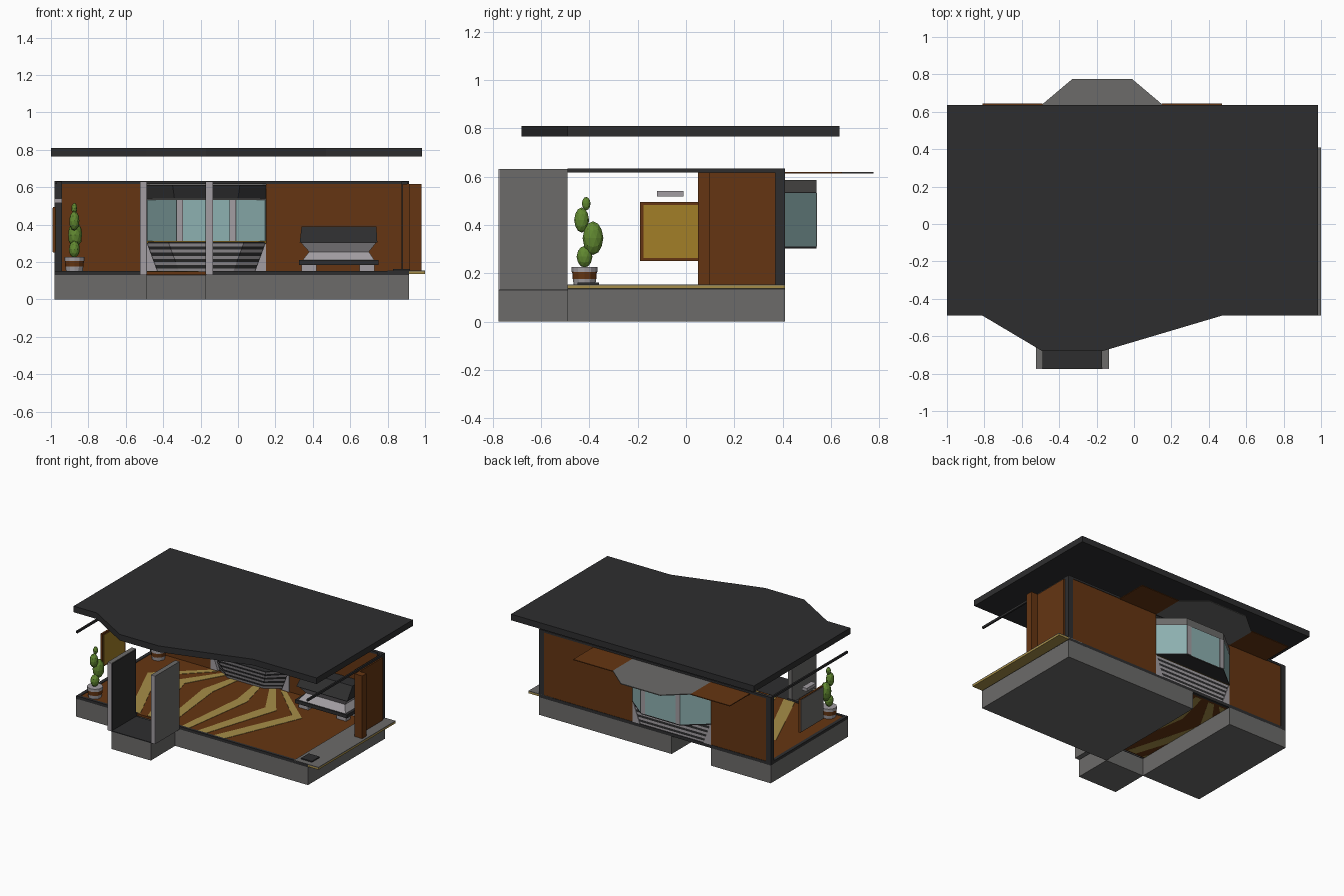
import bpy, bmesh, math
from mathutils import Vector

cube = bpy.data.objects.get("Cube")
if cube:
    bpy.data.objects.remove(cube, do_unlink=True)


def material(name, r, g, b):
    m = bpy.data.materials.new(name)
    m.use_nodes = True
    m.diffuse_color = (r, g, b, 1)
    m.node_tree.nodes["Principled BSDF"].inputs["Base Color"].default_value = (r, g, b, 1)
    return m


DARK = material("charcoal", .027, .027, .028)
GREY = material("concrete grey", .15, .147, .143)
BROWN = material("wood brown", .13, .036, .006)
GOLD = material("picture gold", .36, .21, .02)
SAND = material("sand yellow", .38, .27, .065)
GLASS = material("teal glass", .27, .44, .44)
PALE = material("pale grey", .36, .34, .36)
GREEN = material("cactus green", .12, .25, .03)


def finish(name, bm, mat):
    bmesh.ops.recalc_face_normals(bm, faces=bm.faces)
    me = bpy.data.meshes.new(name)
    bm.to_mesh(me)
    bm.free()
    me.materials.append(mat)
    ob = bpy.data.objects.new(name, me)
    bpy.context.collection.objects.link(ob)
    return ob


def loft(name, low, high, z0, z1, mat):
    """Solid between two outlines with the same number of points."""
    bm = bmesh.new()
    a = [bm.verts.new((x, y, z0)) for x, y in low]
    b = [bm.verts.new((x, y, z1)) for x, y in high]
    bm.faces.new(a)
    bm.faces.new(b)
    for i in range(len(a)):
        j = (i + 1) % len(a)
        bm.faces.new((a[i], a[j], b[j], b[i]))
    return finish(name, bm, mat)


def prism(name, pts, z0, z1, mat):
    return loft(name, pts, pts, z0, z1, mat)


def box(name, x0, x1, y0, y1, z0, z1, mat):
    return prism(name, [(x0, y0), (x1, y0), (x1, y1), (x0, y1)], z0, z1, mat)


W, E, S, N = -.98, .915, -.49, .41       # outer edges of the house
L, R, C = -.49, .15, -.17                # bay opening and floor pattern centre

# roof slab
prism("roof", [(-1, .635), (.985, .635), (.985, S), (.47, S), (C, -.68), (L, -.68),
               (-.81, S), (-1, S)], .765, .81, DARK)

# foundation with an open strip in the middle, and entrance step
box("foundation_left", C, E, S, N, 0, .132, GREY)
box("foundation_right", W, L, S, N, 0, .132, GREY)
box("entrance_step", L, C, -.775, S, 0, .128, GREY)
box("entrance_mat", L, C, -.775, S, .128, .134, DARK)

# floor, its rim and the side terrace
box("floor", W + .01, E - .01, S + .01, N - .01, .133, .149, BROWN)
for x in (W, E - .025):
    box("rim_side", x, x + .025, S, N, .13, .153, DARK)
for x0, x1 in ((W, L), (C, E)):
    box("rim_front", x0, x1, S, S + .02, .13, .153, DARK)
box("rim_back", W, E, N - .02, N, .13, .153, DARK)
box("terrace_top", .8, 1, S, N, .149, .154, GREY)
box("terrace_underside", E, 1, S, N, .136, .149, SAND)
box("door_mat", .83, .92, -.45, -.36, .154, .162, DARK)

# bent floor stripes, mirrored about the entrance axis
stripes = [((.04, .10), (.10, .18), (.06, .11)),
           ((.17, .24), (.33, .42), (.17, .22)),
           ((.30, .39), (.55, .63), (.26, .31))]
for side in (-1, 1):
    for front, mid, back in stripes:
        rows = list(zip((front, mid, back), (S + .02, .09, .37)))
        for (lo, ya), (hi, yb) in zip(rows, rows[1:]):
            pts = [(C + side * lo[0], ya), (C + side * lo[1], ya),
                   (C + side * hi[1], yb), (C + side * hi[0], yb)]
            prism("floor_stripe", pts, .1325, .1515, SAND)

# entrance screens: dark inside, pale front edge
for x0, inner in ((L - .035, L), (C, C)):
    box("entrance_screen", x0, x0 + .035, -.77, S, .13, .632, GREY)
    box("screen_front_edge", x0, x0 + .035, -.775, -.77, .13, .632, PALE)
    box("screen_inner_face", inner - .003, inner + .003, -.768, S - .003, .135, .628, DARK)

# back wall, posts and top beams
box("back_wall_right", W + .03, L, N - .025, N - .003, .15, .617, BROWN)
box("back_wall_left", R, E - .03, N - .025, N - .003, .15, .617, BROWN)
for x in (W, E - .04):
    box("corner_post", x, x + .04, N - .04, N, .13, .632, DARK)
for x in (W, E - .012):
    box("side_beam", x, x + .012, S, N, .617, .633, DARK)
box("back_beam", W, E, N - .025, N, .617, .633, DARK)

# left side wall with its end pillar
box("left_wall", E - .035, E + .01, .1, N - .04, .15, .617, BROWN)
box("left_pillar", E + .003, .98, .05, .1, .15, .617, BROWN)

# bay window
bay = [(L, N), (R, N), (-.01, .54), (-.33, .54)]
prism("bay_floor", bay, .302, .31, DARK)
prism("bay_header", bay, .535, .585, GREY)
prism("bay_ceiling", bay, .531, .535, DARK)
ring = [bay[1], bay[2], bay[3], bay[0]]
for p, q in zip(ring, ring[1:]):
    p, q = Vector(p), Vector(q)
    d = (q - p).normalized()
    n = Vector((-d.y, d.x)) * .008
    prism("bay_pane", [p, q, q + n, p + n], .31, .531, GLASS)
for x, s in ((-.33, 1), (-.01, -1)):
    box("bay_mullion", min(x, x + s * .035), max(x, x + s * .035), .515, .543, .31, .531, PALE)
box("bay_sill", L, R, N - .015, N, .302, .312, GOLD)

# flat eaves over the bay
prism("bay_eave", [(L, N), (R, N), (R, .64), (-.01, .775), (-.33, .775), (L, .64)],
      .612, .618, GREY)
for x0, x1 in ((-.81, L), (R, .47)):
    box("side_eave", x0, x1, N, .645, .612, .618, BROWN)

# lintel hood inside the room
hood = [(L - .01, N - .01), (R + .01, N - .01), (R - .14, .28), (L + .14, .28)]
hood_low = [(L, N - .01), (R, N - .01), (R - .15, .3), (L + .15, .3)]
loft("inner_hood", hood_low, hood, .54, .612, DARK)


# striped bench under the bay
def bench_plan(t):
    w, d = .265 + .055 * t, .08 + .05 * t
    return [(C - w, N - .005), (C + w, N - .005), (C + w - .12, N - d), (C - w + .12, N - d)]


LAYERS = 9
for i in range(LAYERS):
    loft("bench_stripe", bench_plan(i / LAYERS), bench_plan((i + 1) / LAYERS),
         .15 + .15 * i / LAYERS, .15 + .15 * (i + 1) / LAYERS, DARK if i % 2 else PALE)
prism("bench_seat", bench_plan(1), .3, .306, DARK)
for x, s in ((L, 1), (R, -1)):
    loft("bench_cheek", [(x, N - .03), (x + s * .06, N - .03), (x + s * .06, N), (x, N)],
         [(x, N - .03), (x + s * .005, N - .03), (x + s * .005, N), (x, N)], .15, .3, PALE)


# sofa
def rect(x0, x1, y0, y1):
    return [(x0, y0), (x1, y0), (x1, y1), (x0, y1)]


box("sofa_base", .325, .75, .2, .38, .185, .21, DARK)
loft("sofa_seat", rect(.345, .73, .21, .38), rect(.38, .70, .25, .38), .21, .255, PALE)
loft("sofa_back", rect(.38, .70, .25, .38), rect(.335, .74, .22, .38), .255, .305, PALE)
loft("sofa_top", rect(.33, .745, .21, .38), rect(.34, .74, .28, .38), .305, .39, DARK)
for x in (.34, .65):
    for y in (.22, .32):
        box("sofa_foot", x, x + .08, y, y + .05, .15, .185, PALE)

# picture and its lamp on the right side
box("picture_frame", -.99, -.976, -.19, .08, .25, .495, BROWN)
box("picture_canvas", -.976, -.973, -.176, .066, .262, .482, GOLD)
box("picture_backing", -.993, -.99, -.185, .075, .255, .49, GREY)
box("picture_lamp", -.98, -.94, -.12, -.01, .517, .54, PALE)


# potted cacti
def cone(name, x, y, z0, z1, r0, r1, mat):
    bm = bmesh.new()
    bmesh.ops.create_cone(bm, cap_ends=True, segments=12, radius1=r0, radius2=r1, depth=z1 - z0)
    finish(name, bm, mat).location = (x, y, (z0 + z1) / 2)


def cactus(x, y):
    cone("pot_base", x, y, .15, .175, .045, .048, PALE)
    cone("pot_band", x, y, .175, .205, .049, .051, BROWN)
    cone("pot_rim", x, y, .205, .226, .053, .053, PALE)
    for dx, dy, z, r, h in ((0, 0, .268, .033, .045), (.004, .035, .345, .043, .07),
                            (0, -.012, .42, .031, .052), (0, .007, .488, .018, .028)):
        bm = bmesh.new()
        bmesh.ops.create_icosphere(bm, subdivisions=2, radius=1)
        ob = finish("cactus_lobe", bm, GREEN)
        ob.location = (x + dx, y + dy, z)
        ob.scale = (r * .9, r, h)


cactus(-.875, -.42)
cactus(-.875, .32)
